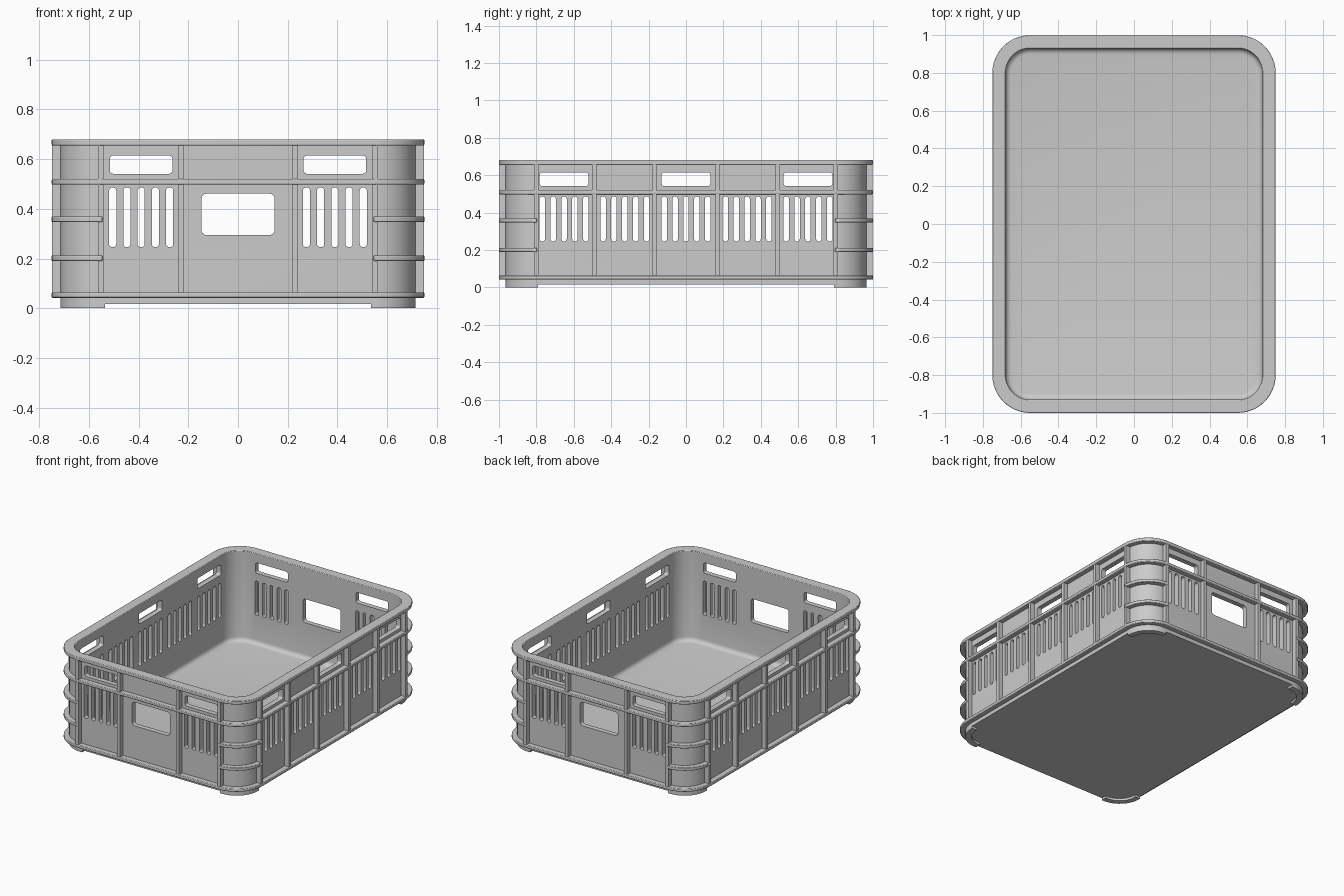
import bpy, bmesh
from math import cos, sin, pi

if "Cube" in bpy.data.objects:
    bpy.data.objects.remove(bpy.data.objects["Cube"])

X, Y, R, N = 0.75, 1.0, 0.2, 12   # outer half sizes, corner radius, arc steps


def finish(name, bm, bevel=0.0, mirror=False):
    bmesh.ops.recalc_face_normals(bm, faces=bm.faces)
    me = bpy.data.meshes.new(name)
    bm.to_mesh(me)
    bm.free()
    ob = bpy.data.objects.new(name, me)
    bpy.context.collection.objects.link(ob)
    if mirror:
        m = ob.modifiers.new("mirror", 'MIRROR')
        m.use_axis = (True, True, False)
        m.use_mirror_merge = False
    if bevel:
        b = ob.modifiers.new("bevel", 'BEVEL')
        b.width, b.segments, b.limit_method = bevel, 2, 'ANGLE'
        b.angle_limit = 0.7
    return ob


def smooth(ob):
    bpy.ops.object.select_all(action='DESELECT')
    ob.select_set(True)
    bpy.context.view_layer.objects.active = ob
    bpy.ops.object.shade_smooth_by_angle(angle=0.6)


def rounded(hx, hy, r):
    """Closed rounded rectangle, counter-clockwise."""
    pts = []
    for k, (sx, sy) in enumerate([(1, 1), (-1, 1), (-1, -1), (1, -1)]):
        for i in range(N + 1):
            a = (k + i / N) * pi / 2
            pts.append((sx * (hx - r) + r * cos(a), sy * (hy - r) + r * sin(a)))
    return pts


def bridge(bm, a, b, closed=True):
    n = len(a)
    for i in range(n if closed else n - 1):
        j = (i + 1) % n
        bm.faces.new((a[i], a[j], b[j], b[i]))


def loft(bm, levels):
    """Rounded rectangle rings from (inset, z) pairs."""
    rings = [[bm.verts.new((x, y, z)) for x, y in rounded(X - d, Y - d, R - d)]
             for d, z in levels]
    for a, b in zip(rings, rings[1:]):
        bridge(bm, a, b)
    return rings


def band(name, z0, z1, d_in, bevel=0.004):
    """Flange running all round the crate."""
    bm = bmesh.new()
    r = loft(bm, [(0, z0), (0, z1), (d_in, z1), (d_in, z0)])
    bridge(bm, r[-1], r[0])
    smooth(finish(name, bm, bevel))


def corner_strip(name, z0, z1, d_out, d_in, xe, ye, bevel=0.004):
    """L-shaped strip round one corner, mirrored to all four."""
    def path(d):
        r = R - d
        arc = [(X - R + r * sin(i / N * pi / 2), Y - R + r * cos(i / N * pi / 2))
               for i in range(N + 1)]
        return [(xe, Y - d)] + arc + [(X - d, ye)]
    bm = bmesh.new()
    rows = [[bm.verts.new((x, y, z)) for x, y in path(d)]
            for d, z in [(d_out, z0), (d_out, z1), (d_in, z1), (d_in, z0)]]
    for k in range(4):
        bridge(bm, rows[k], rows[(k + 1) % 4], closed=False)
    bm.faces.new([r[0] for r in rows])
    bm.faces.new([r[-1] for r in rows])
    smooth(finish(name, bm, bevel, mirror=True))


def rib(name, x0, x1, y0, y1):
    bm = bmesh.new()
    bmesh.ops.create_cube(bm, size=1)
    for v in bm.verts:
        v.co = (x1 if v.co.x > 0 else x0, y1 if v.co.y > 0 else y0,
                0.665 if v.co.z > 0 else 0.052)
    finish(name, bm, mirror=True)


def cutters(name, holes, along_y):
    """Prisms passing through both opposite walls; holes = (centre, z, half w, half h, r)."""
    bm = bmesh.new()
    for c, z, hw, hh, r in holes:
        ends = []
        for t in (-1.5, 1.5):
            ends.append([bm.verts.new((c + u, t, z + v) if along_y else (t, c + u, z + v))
                         for u, v in rounded(hw, hh, r)])
        bridge(bm, *ends)
        for e in ends:
            bm.faces.new(e)
    bmesh.ops.remove_doubles(bm, verts=bm.verts, dist=1e-5)
    ob = finish(name, bm)
    ob.hide_render = True
    return ob


def slots(c, step):
    return [(c + k * step, 0.366, 0.0145, 0.12, 0.0135) for k in range(-2, 3)]


# tub: walls and floor, with a rounded inner floor edge
bm = bmesh.new()
levels = [(0.035, 0.016), (0.035, 0.66), (0.07, 0.66), (0.07, 0.075)]
levels += [(0.07 + 0.03 * (1 - cos(a)), 0.075 - 0.03 * sin(a))
           for a in (pi / 8, pi / 4, 3 * pi / 8, pi / 2)]
rings = loft(bm, levels)
bm.faces.new(rings[0])
bm.faces.new(rings[-1])
tub = finish("tub", bm)

# openings: grips, ventilation slots and the label windows
end_holes = [(0, 0.378, 0.147, 0.083, 0.02)]
for s in (-1, 1):
    end_holes += [(s * 0.39, 0.578, 0.126, 0.037, 0.015)] + slots(s * 0.39, 0.0573)
side_holes = []
for c in (-0.652, 0, 0.652):
    side_holes.append((c, 0.578, 0.13, 0.037, 0.015))
for c in (-0.652, -0.327, 0, 0.327, 0.652):
    side_holes += slots(c, 0.0582)
for cut in (cutters("end_cutters", end_holes, True), cutters("side_cutters", side_holes, False)):
    mod = tub.modifiers.new("openings", 'BOOLEAN')
    mod.operation, mod.solver, mod.object = 'DIFFERENCE', 'EXACT', cut
    bpy.context.view_layer.objects.active = tub
    bpy.ops.object.modifier_apply(modifier=mod.name)
    bpy.data.objects.remove(cut)
smooth(tub)

# flanges all round
band("top_rim", 0.655, 0.68, 0.07)
band("middle_flange", 0.498, 0.52, 0.05)
band("bottom_flange", 0.042, 0.064, 0.05)

# extra flanges and feet on the corners
corner_strip("upper_corner_flange", 0.347, 0.369, 0, 0.05, 0.546, 0.797)
corner_strip("lower_corner_flange", 0.190, 0.212, 0, 0.05, 0.546, 0.797)
corner_strip("foot", 0, 0.03, 0.035, 0.075, 0.536, 0.79, 0)

# vertical ribs on the ends and sides
for i, x in enumerate((0.23, 0.552)):
    rib(f"end_rib_{i + 1}", x - 0.0115, x + 0.0115, 0.95, 0.998)
for i, y in enumerate((0.168, 0.491, 0.801)):
    rib(f"side_rib_{i + 1}", 0.70, 0.748, y - 0.0115, y + 0.0115)
